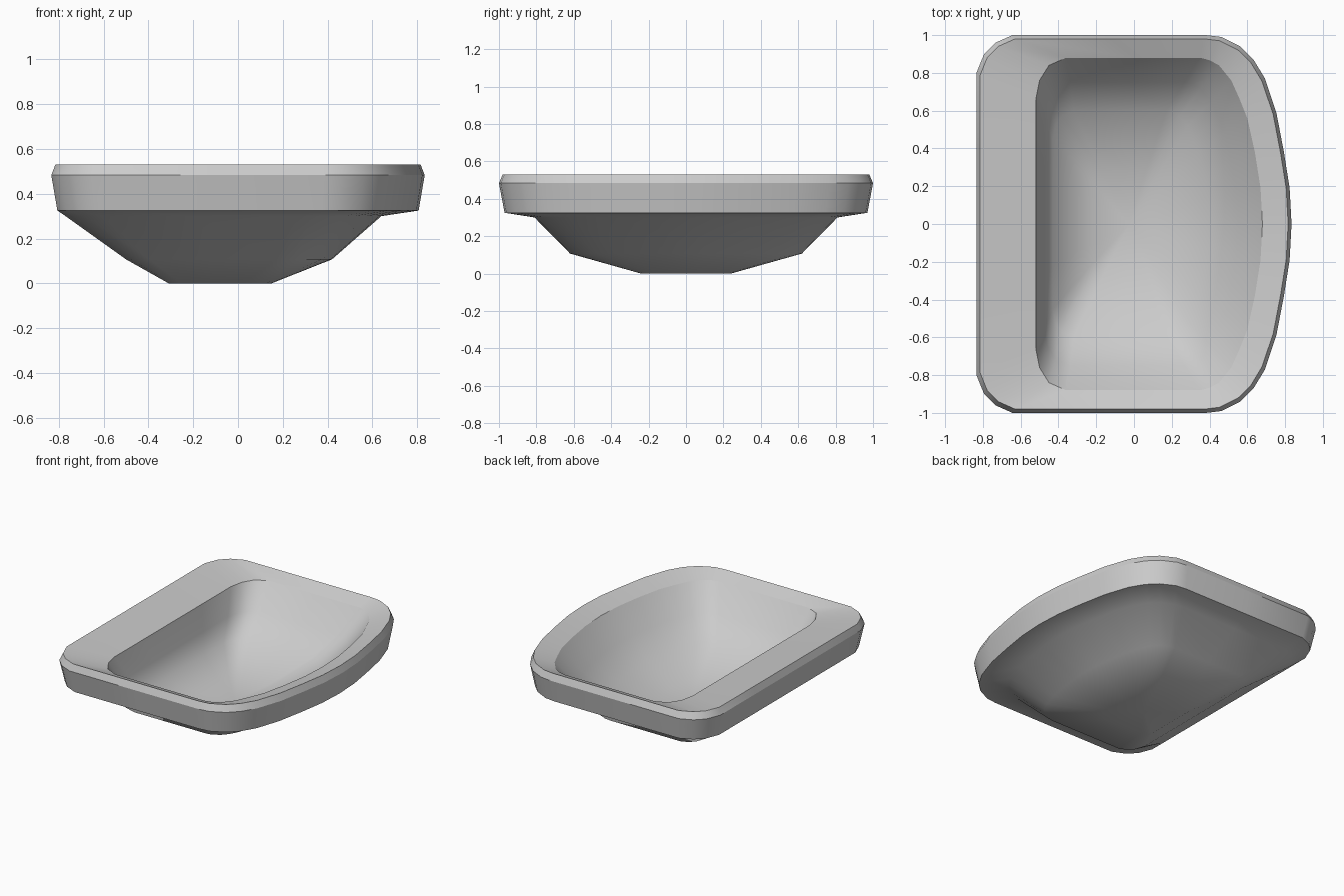
import bpy, bmesh

if "Cube" in bpy.data.objects:
    bpy.data.objects.remove(bpy.data.objects["Cube"])

# Half outlines (y >= 0), straight back edge to bowed front edge: rim and bowl opening
RIM = [(-0.83, 0.4), (-0.83, 0.80), (-0.79, 0.90), (-0.73, 0.96), (-0.64, 1.0),
       (-0.13, 1.0), (0.38, 1.0), (0.46, 0.99), (0.56, 0.94), (0.63, 0.87),
       (0.69, 0.77), (0.75, 0.59), (0.79, 0.38), (0.82, 0.19)]
BOWL = [(-0.52, 0.33), (-0.52, 0.66), (-0.50, 0.76), (-0.45, 0.84), (-0.36, 0.88),
        (0.0, 0.88), (0.35, 0.88), (0.40, 0.867), (0.45, 0.84), (0.515, 0.76),
        (0.56, 0.66), (0.60, 0.56), (0.64, 0.38), (0.67, 0.19)]


def full_outline(half, back, front, width):
    """Mirror a half outline and normalise it to x 0..1, y -1..1."""
    pts = [(back, 0)] + half + [(front, 0)] + [(x, -y) for x, y in reversed(half)]
    return [((x - back) / (front - back), y / width) for x, y in pts]


OUTER = full_outline(RIM, -0.83, 0.83, 1.0)
INNER = full_outline(BOWL, -0.52, 0.68, 0.88)

# Each ring: outline, back x, front x, half width, height, crisp edge
RINGS = [
    (OUTER, -0.31, 0.15, 0.24, 0.00, False),     # foot
    (OUTER, -0.50, 0.42, 0.62, 0.107, False),    # lower bowl, outside
    (OUTER, -0.77, 0.64, 0.81, 0.30, False),     # upper bowl, outside
    (OUTER, -0.807, 0.807, 0.97, 0.325, True),   # underside of rim
    (OUTER, -0.834, 0.834, 1.00, 0.483, True),   # rim wall top
    (OUTER, -0.816, 0.816, 0.98, 0.53, True),    # rim chamfer
    (INNER, -0.52, 0.68, 0.88, 0.488, True),     # bowl opening, rim dips inward
    (INNER, -0.475, 0.55, 0.75, 0.32, False),    # inner wall
    (INNER, -0.43, 0.40, 0.60, 0.185, False),    # inner wall foot
    (INNER, -0.22, 0.17, 0.28, 0.09, False),     # inner floor
]


def add_ring(bm, outline, back, front, width, z):
    return [bm.verts.new((back + x * (front - back), y * width, z)) for x, y in outline]


def cap(bm, ring, z):
    cx = (ring[0].co.x + ring[len(RIM) + 1].co.x) / 2
    centre = bm.verts.new((cx, 0, z))
    for i, v in enumerate(ring):
        bm.faces.new((v, ring[(i + 1) % len(ring)], centre))


# Basin shell lofted from foot, over the rim, down into the bowl
bm = bmesh.new()
loops = [add_ring(bm, *r[:5]) for r in RINGS]
for a, b in zip(loops, loops[1:]):
    for i in range(len(a)):
        j = (i + 1) % len(a)
        bm.faces.new((a[i], a[j], b[j], b[i]))
cap(bm, loops[0], 0.0)
cap(bm, loops[-1], 0.05)
bmesh.ops.recalc_face_normals(bm, faces=bm.faces)

# Smooth everywhere except the crisp rim edges
for f in bm.faces:
    f.smooth = True
for ring, spec in zip(loops, RINGS):
    if spec[5]:
        for i, v in enumerate(ring):
            bm.edges.get((v, ring[(i + 1) % len(ring)])).smooth = False

mesh = bpy.data.meshes.new("sink_basin")
bm.to_mesh(mesh)
bm.free()
basin = bpy.data.objects.new("sink_basin", mesh)
bpy.context.collection.objects.link(basin)
